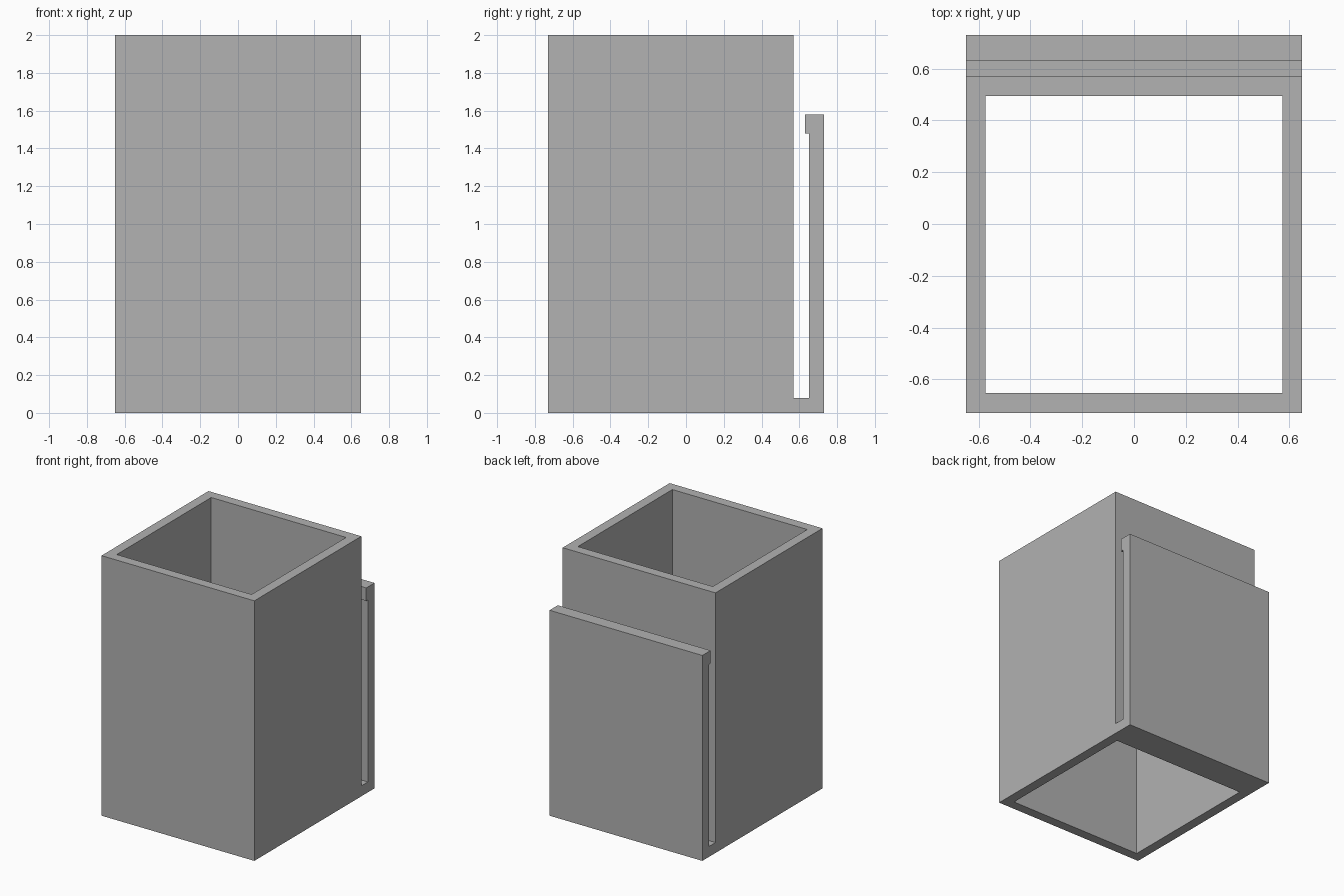
import bpy
import bmesh
from mathutils import Matrix, Vector

cube = bpy.data.objects.get("Cube")
if cube:
    bpy.data.objects.remove(cube, do_unlink=True)

# Plain grey material
grey = bpy.data.materials.new("plain_grey")
grey.use_nodes = True
colour = (0.445, 0.445, 0.445, 1)
grey.diffuse_color = colour
grey.node_tree.nodes["Principled BSDF"].inputs["Base Color"].default_value = colour

HALF_WIDTH = 0.65
FRONT, BACK = -0.73, 0.57      # sleeve walls
CLIP_IN, CLIP_OUT = 0.65, 0.73  # clip plate
LIP = 0.63
WALL = 0.076


def add_object(name, bm):
    bmesh.ops.recalc_face_normals(bm, faces=bm.faces)
    mesh = bpy.data.meshes.new(name)
    bm.to_mesh(mesh)
    bm.free()
    mesh.materials.append(grey)
    obj = bpy.data.objects.new(name, mesh)
    bpy.context.scene.collection.objects.link(obj)
    return obj


# Side profile (y, z): sleeve, foot, clip plate and lip in one outline
profile = [(FRONT, 0), (CLIP_OUT, 0), (CLIP_OUT, 1.58), (LIP, 1.58),
           (LIP, 1.48), (CLIP_IN, 1.48), (CLIP_IN, 0.08), (BACK, 0.08),
           (BACK, 2), (FRONT, 2)]
bm = bmesh.new()
face = bm.faces.new([bm.verts.new((-HALF_WIDTH, y, z)) for y, z in profile])
side = bmesh.ops.extrude_face_region(bm, geom=[face], use_keep_orig=True)
moved = [v for v in side["geom"] if isinstance(v, bmesh.types.BMVert)]
bmesh.ops.translate(bm, verts=moved, vec=(2 * HALF_WIDTH, 0, 0))
holder = add_object("sleeve_with_clip", bm)

# Square shaft cut right through from top to bottom
bm = bmesh.new()
centre = Vector((0, (FRONT + BACK) / 2, 1))
size = (2 * (HALF_WIDTH - WALL), BACK - FRONT - 2 * WALL, 3)
bmesh.ops.create_cube(bm, size=1, matrix=Matrix.LocRotScale(centre, None, size))
cutter = add_object("shaft_cutter", bm)
cutter.hide_render = True

cut = holder.modifiers.new("shaft", "BOOLEAN")
cut.operation = "DIFFERENCE"
cut.solver = "EXACT"
cut.object = cutter
bpy.context.view_layer.objects.active = holder
bpy.ops.object.modifier_apply(modifier=cut.name)
bpy.data.objects.remove(cutter, do_unlink=True)
